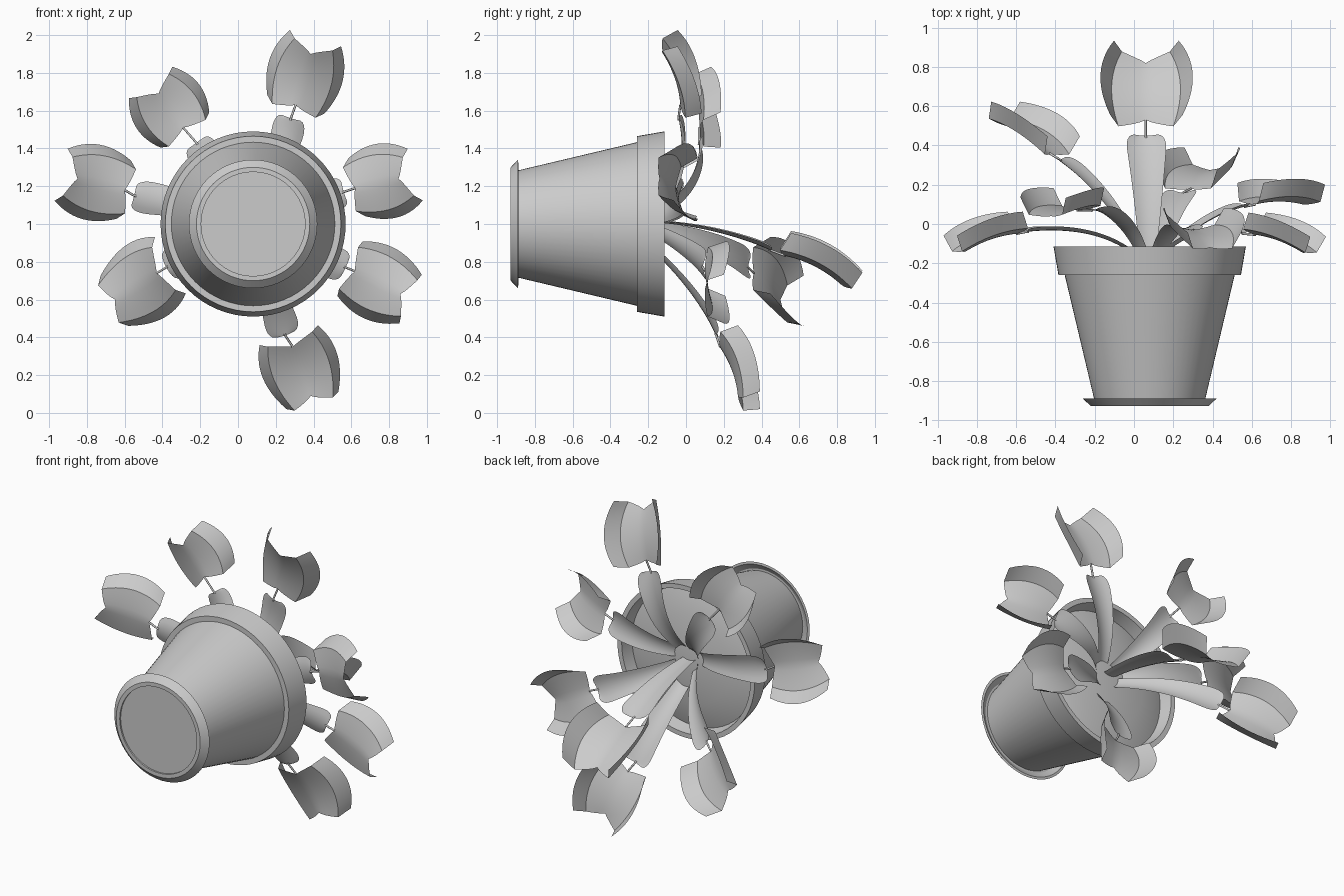
import bpy, math
from mathutils import Vector

if "Cube" in bpy.data.objects:
    bpy.data.objects.remove(bpy.data.objects["Cube"])

CX, CZ = 0.08, 1.0   # pot axis runs along y through here


def make(name, verts, faces, angle=30):
    me = bpy.data.meshes.new(name)
    me.from_pydata([tuple(v) for v in verts], [], faces)
    me.update()
    ob = bpy.data.objects.new(name, me)
    bpy.context.collection.objects.link(ob)
    bpy.ops.object.select_all(action='DESELECT')
    ob.select_set(True)
    bpy.context.view_layer.objects.active = ob
    bpy.ops.object.shade_smooth_by_angle(angle=math.radians(angle))
    return ob


def lathe(name, profile, n=64):
    """Spin (radius, y) points around the pot axis; radius 0 becomes a pole."""
    verts, rings, faces = [], [], []
    for r, y in profile:
        k = 1 if r == 0 else n
        rings.append((len(verts), k))
        for i in range(k):
            a = 2 * math.pi * i / n
            verts.append((CX + r * math.cos(a), y, CZ + r * math.sin(a)))
    for (a, ka), (b, kb) in zip(rings, rings[1:]):
        for i in range(n):
            j = (i + 1) % n
            if ka == 1:
                faces.append((a, b + i, b + j))
            elif kb == 1:
                faces.append((a + i, b, a + j))
            else:
                faces.append((a + i, b + i, b + j, a + j))
    return make(name, verts, faces, 25)


def grid(name, rows):
    w = len(rows[0])
    faces = [(i * w + j, i * w + j + 1, (i + 1) * w + j + 1, (i + 1) * w + j)
             for i in range(len(rows) - 1) for j in range(w - 1)]
    return make(name, [v for r in rows for v in r], faces)


def quad(a, m, b, t):
    """Value passing through a, m, b at t = 0, 0.5, 1."""
    return a * (1 - t) * (1 - 2 * t) + m * 4 * t * (1 - t) + b * t * (2 * t - 1)


def blade(name, p0, p1, p2, side, s):
    """Channelled leaf stalk that widens to a rounded end."""
    rows, n = [], 20
    for i in range(n + 1):
        t = 1 - (1 - i / n) ** 1.6
        c = quad(p0, p1, p2, t)
        tan = (quad(p0, p1, p2, t + .01) - quad(p0, p1, p2, t - .01)).normalized()
        up = side.cross(tan).normalized()
        half = s * (0.04 + 0.06 * min(1, t * 1.15))
        if t > 0.9:
            half *= 0.6 + 0.4 * math.sqrt(max(0, 1 - ((t - 0.9) / 0.1) ** 2))
        rows.append([c + side * half * f + up * (0.025 * f * f * half / 0.1)
                     for f in (-1, -.66, -.33, 0, .33, .66, 1)])
    grid(name, rows)


def stem(name, pts):
    cu = bpy.data.curves.new(name, 'CURVE')
    cu.dimensions = '3D'
    cu.bevel_depth = 0.006
    cu.bevel_resolution = 2
    sp = cu.splines.new('POLY')
    sp.points.add(len(pts) - 1)
    for q, p in zip(sp.points, pts):
        q.co = (*p, 1)
    bpy.context.collection.objects.link(bpy.data.objects.new(name, cu))


def trap(name, base, tip, side, s):
    """Two spread lobes on a hinge, each with a turned-up outer band."""
    tan = (tip - base).normalized()
    up = side.cross(tan).normalized()
    L = (tip - base).length
    rows, n = [], 14
    for i in range(n + 1):
        v = i / n
        half = []
        for f in (0, .2, .4, .6, .8, 1, 1.5, 2):
            g, b = min(f, 1), max(f - 1, 0)
            crease = quad(.14, .175, .122, v)
            outer = quad(.185, .235, .165, v)
            lat = s * (g * crease + b * (outer - crease))
            lo = -s * (.045 * g ** .8 - .01 * b)
            hi = L + s * (.06 * g ** .8 + .01 * b)
            d = lo + (hi - lo) * v
            h = s * (.03 * g ** 1.4 + .105 * b) - 0.8 * (d - L / 2) ** 2 + 0.8 * (L / 2) ** 2
            half.append((lat, d, h))
        pts = [(-a, d, h) for a, d, h in reversed(half[1:])] + half
        rows.append([base + side * a + tan * d + up * h for a, d, h in pts])
    grid(name, rows)


# pot, soil and saucer
lathe("saucer", [(0, -.918), (.275, -.918), (.275, -.928), (.30, -.928),
                 (.34, -.89), (.325, -.888), (.29, -.91), (0, -.91)])
lathe("pot", [(0, -.905), (.28, -.905), (.433, -.26), (.465, -.26),
              (.49, -.115), (.46, -.115), (.44, -.21)])
lathe("soil", [(.442, -.195), (.38, -.175), (.28, -.155), (.14, -.138), (0, -.133)])

# leaves: root, mid stalk, stalk end, trap base, trap tip, size
leaves = [
    ((.07, -.18, 1.01), (.07, .15, .96), (.06, .45, .86), (.06, .53, .83), (.06, .82, .68), 1.0),
    ((.11, -.18, 1.04), (.20, -.04, 1.27), (.28, -.04, 1.56), (.305, -.03, 1.63), (.385, -.12, 1.90), .86),
    ((.05, -.18, 1.04), (-.07, .01, 1.21), (-.22, .07, 1.43), (-.29, .07, 1.51), (-.42, .04, 1.69), .86),
    ((.03, -.18, 1.02), (-.22, -.055, 1.09), (-.55, -.04, 1.15), (-.60, -.05, 1.18), (-.85, -.135, 1.24), .86),
    ((.04, -.18, .98), (-.15, .12, .89), (-.38, .33, .77), (-.43, .36, .74), (-.65, .50, .60), .92),
    ((.10, -.25, .93), (.17, .00, .67), (.25, .16, .41), (.29, .18, .35), (.385, .275, .09), .88),
    ((.12, -.18, .97), (.35, .00, .86), (.57, .09, .77), (.62, .10, .75), (.86, .10, .63), .86),
    ((.13, -.18, 1.03), (.32, -.055, 1.10), (.56, -.05, 1.17), (.62, -.055, 1.19), (.85, -.14, 1.24), .86),
]
for k, (*pts, s) in enumerate(leaves, 1):
    p = [Vector(q) for q in pts]
    d = p[4] - p[0]
    side = Vector((d.x, 0, d.z)).cross(Vector((0, 1, 0))).normalized()
    blade(f"leaf_blade_{k}", p[0], p[1], p[2], side, s)
    stem(f"leaf_stem_{k}", [p[2] + (p[1] - p[2]) * 0.04, p[2], p[3]])
    trap(f"leaf_trap_{k}", p[3], p[4], side, s)
